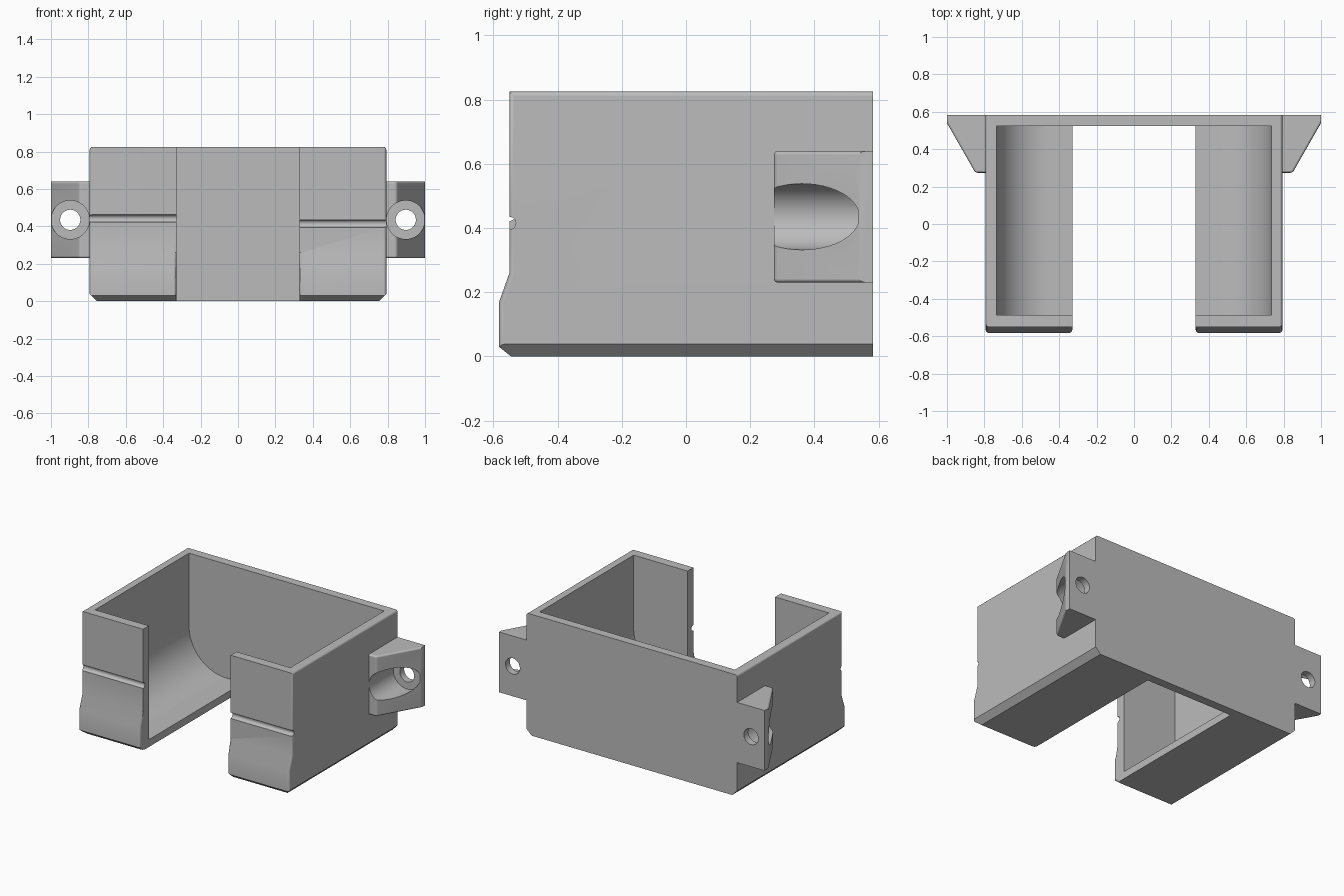
import bpy
import bmesh
import math
from mathutils import Vector

if "Cube" in bpy.data.objects:
    bpy.data.objects.remove(bpy.data.objects["Cube"])

grey = bpy.data.materials.new("light grey")
grey.use_nodes = True
COLOR = (0.5, 0.5, 0.5, 1)
grey.diffuse_color = COLOR
grey.node_tree.nodes["Principled BSDF"].inputs["Base Color"].default_value = COLOR

# Main dimensions
OUT, SLOT, INNER = 0.793, 0.33, 0.735
BACK, BACK_IN, FRONT, FRONT_IN = 0.582, 0.523, -0.55, -0.487
TOP, FLOOR, CURVE, ROUND, CHAMFER = 0.825, 0.05, 0.28, 0.015, 0.038


def prism(name, points, axis, lo, hi, side=1, bevel=None, width=ROUND):
    """Extrude a 2D profile along an axis; side=-1 mirrors it in x."""
    bm = bmesh.new()

    def place(p, t):
        x, y, z = {"x": (t, p[0], p[1]), "y": (p[0], t, p[1]), "z": (p[0], p[1], t)}[axis]
        return bm.verts.new(Vector((x * side, y, z)))

    ends = [[place(p, t) for p in points] for t in (lo, hi)]
    bm.faces.new(ends[0])
    bm.faces.new(ends[1])
    for i in range(len(points)):
        j = (i + 1) % len(points)
        bm.faces.new((ends[0][i], ends[0][j], ends[1][j], ends[1][i]))
    bm.normal_update()
    bmesh.ops.recalc_face_normals(bm, faces=bm.faces)
    if bevel:
        chosen = [e for e in bm.edges if bevel(e.verts[0].co, e.verts[1].co)]
        bmesh.ops.bevel(bm, geom=chosen, offset=width, segments=3, profile=0.5,
                        affect="EDGES", clamp_overlap=True)
    mesh = bpy.data.meshes.new(name)
    bm.to_mesh(mesh)
    bm.free()
    obj = bpy.data.objects.new(name, mesh)
    bpy.context.collection.objects.link(obj)
    mesh.materials.append(grey)
    return obj


def circle(cx, cy, r, n=48):
    return [(cx + r * math.cos(math.tau * i / n), cy + r * math.sin(math.tau * i / n))
            for i in range(n)]


def finish(obj, cutters):
    """Cut the part, drop the cutters and smooth only the curved faces."""
    bpy.ops.object.select_all(action="DESELECT")
    bpy.context.view_layer.objects.active = obj
    obj.select_set(True)
    for cutter in cutters:
        cutter.hide_render = True
        mod = obj.modifiers.new("cut", "BOOLEAN")
        mod.operation, mod.solver, mod.object = "DIFFERENCE", "EXACT", cutter
        bpy.ops.object.modifier_apply(modifier=mod.name)
        bpy.data.objects.remove(cutter)
    bpy.ops.object.shade_smooth_by_angle(angle=math.radians(32))
    weighted = obj.modifiers.new("flat large faces", "WEIGHTED_NORMAL")
    weighted.keep_sharp = True


def near(a, b, axis, value):
    return abs(abs(a[axis]) - value) < 1e-4 and abs(abs(b[axis]) - value) < 1e-4


def arm_edges(a, b):
    """Front lip ends, except the upper slot edge, and the outer top edge."""
    front_end = max(a.y, b.y) < -0.5 and abs(a.x - b.x) < 1e-4
    upper_slot = near(a, b, 0, SLOT) and max(a.z, b.z) > 0.5
    top_front = near(a, b, 2, TOP)
    return (front_end and not upper_slot) or (top_front and near(a, b, 0, OUT))


def ear_edges(a, b):
    """Upper and lower front edges, and the upright corner between them."""
    level = abs(a.z - b.z) < 1e-4 and min(a.y, b.y) < 0.3 and max(a.y, b.y) < 0.56
    upright = abs(a.z - b.z) > 0.1 and a.y < 0.3 and abs(a.x) > 0.82
    return level or upright


# Side shell: thin front lip that swells towards the bottom
arm_profile = [(BACK_IN, 0), (-0.545, 0), (-BACK, 0.03), (-BACK, 0.17),
               (FRONT, 0.26), (FRONT, TOP), (BACK_IN, TOP)]

# Cavity section with a large rounded lower corner
cavity = [(0, 1), (0, FLOOR)]
for k in range(25):
    a = math.pi / 2 * k / 24
    cavity.append((INNER - CURVE + CURVE * math.sin(a), FLOOR + CURVE - CURVE * math.cos(a)))
cavity.append((INNER, 1))

chamfer = [(OUT - CHAMFER, 0), (OUT + 0.02, CHAMFER + 0.02), (OUT + 0.02, -0.02),
           (OUT - CHAMFER - 0.02, -0.02)]
ear_plan = [(OUT, 0.274), (0.848, 0.274), (1, 0.54), (1, BACK), (OUT, BACK)]
HOLE_X, HOLE_Z = 0.897, 0.435

for side, word, groove_z in ((1, "left", 0.415), (-1, "right", 0.442)):
    arm = prism(word + "_side_shell", arm_profile, "x", SLOT, OUT, side, arm_edges)
    finish(arm, [
        prism("cavity_cutter", cavity, "y", FRONT_IN, 0.7, side),
        prism("chamfer_cutter", chamfer, "y", -0.8, 0.8, side),
        prism("groove_cutter", circle(FRONT, groove_z, 0.02, 24), "x", 0.2, 0.9, side)])

    # Mounting ear with a counterbored screw hole
    ear = prism(word + "_mounting_ear", ear_plan, "z", 0.23, 0.64, side, ear_edges, 0.012)
    finish(ear, [
        prism("counterbore_cutter", circle(HOLE_X, HOLE_Z, 0.103), "y", 0.1, 0.535, side),
        prism("screw_hole_cutter", circle(HOLE_X, HOLE_Z, 0.054), "y", 0.1, 0.7, side)])

# Back wall with chamfered lower and softened upper corners
half = [(OUT - CHAMFER, 0), (OUT, CHAMFER)]
for k in range(4):
    a = math.pi / 2 * k / 3
    half.append((OUT - ROUND + ROUND * math.cos(a), TOP - ROUND + ROUND * math.sin(a)))
outline = half + [(-x, z) for x, z in reversed(half)]
finish(prism("back_wall", outline, "y", BACK_IN, BACK), [])
